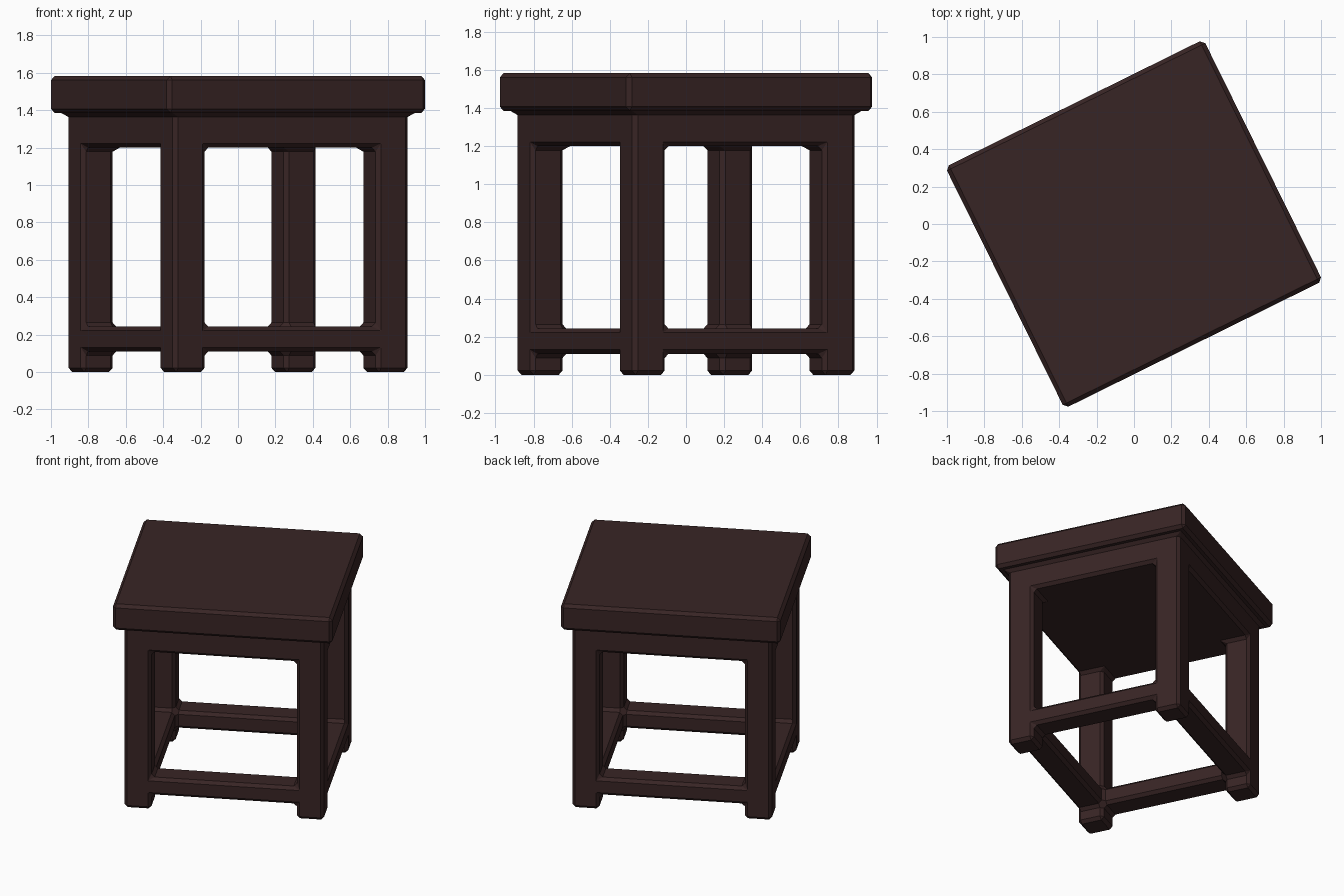
import bpy, bmesh, math

if "Cube" in bpy.data.objects:
    bpy.data.objects.remove(bpy.data.objects["Cube"])

# Block layout: grid lines along each axis, turned 26.3 degrees in plan
LEG = 0.19
SLAB_X, SLAB_Y = 0.77, 0.72
BODY_X, BODY_Y = 0.70, 0.65
BEVEL = 0.022


def lines(slab, body):
    return [-slab, -body, -body + LEG, body - LEG, body, slab]


xs, ys = lines(SLAB_X, BODY_X), lines(SLAB_Y, BODY_Y)
zs = [0.0, 0.11, 0.243, 1.2, 1.385, 1.583]   # foot, stretcher, leg, apron, top


def solid(i, j, k):
    """True where a grid cell is filled with wood."""
    if not all(0 <= n <= 4 for n in (i, j, k)):
        return False
    if k == 4:                                # overhanging top slab
        return True
    if not (1 <= i <= 3 and 1 <= j <= 3):
        return False
    if k == 3:                                # solid apron block
        return True
    if k == 1:                                # stretcher ring
        return not (i == 2 and j == 2)
    return i != 2 and j != 2                  # four corner legs


# Skin the filled cells into one continuous surface
bm = bmesh.new()
verts = {}


def vert(key):
    if key not in verts:
        a, b, c = key
        verts[key] = bm.verts.new((xs[a], ys[b], zs[c]))
    return verts[key]


for i in range(5):
    for j in range(5):
        for k in range(5):
            if not solid(i, j, k):
                continue
            for axis in range(3):
                for side in (0, 1):
                    near = [i, j, k]
                    near[axis] += 1 if side else -1
                    if solid(*near):
                        continue
                    u, v = (axis + 1) % 3, (axis + 2) % 3
                    loop = []
                    for du, dv in ((0, 0), (1, 0), (1, 1), (0, 1)):
                        p = [i, j, k]
                        p[axis] += side
                        p[u] += du
                        p[v] += dv
                        loop.append(vert(tuple(p)))
                    bm.faces.new(loop if side else loop[::-1])

mesh = bpy.data.meshes.new("stool_table")
bm.to_mesh(mesh)
bm.free()

# Dark wood colour
wood = bpy.data.materials.new("dark brown wood")
wood.diffuse_color = (0.039, 0.0178, 0.0178, 1.0)
wood.use_nodes = True
wood.node_tree.nodes["Principled BSDF"].inputs["Base Color"].default_value = wood.diffuse_color
mesh.materials.append(wood)

table = bpy.data.objects.new("stool_table", mesh)
bpy.context.collection.objects.link(table)
table.rotation_euler.z = math.radians(26.3)

# Flat chamfer on every convex and concave edge
bevel = table.modifiers.new("chamfer", 'BEVEL')
bevel.width = BEVEL
bevel.segments = 1
bevel.limit_method = 'ANGLE'
bevel.angle_limit = math.radians(30)
